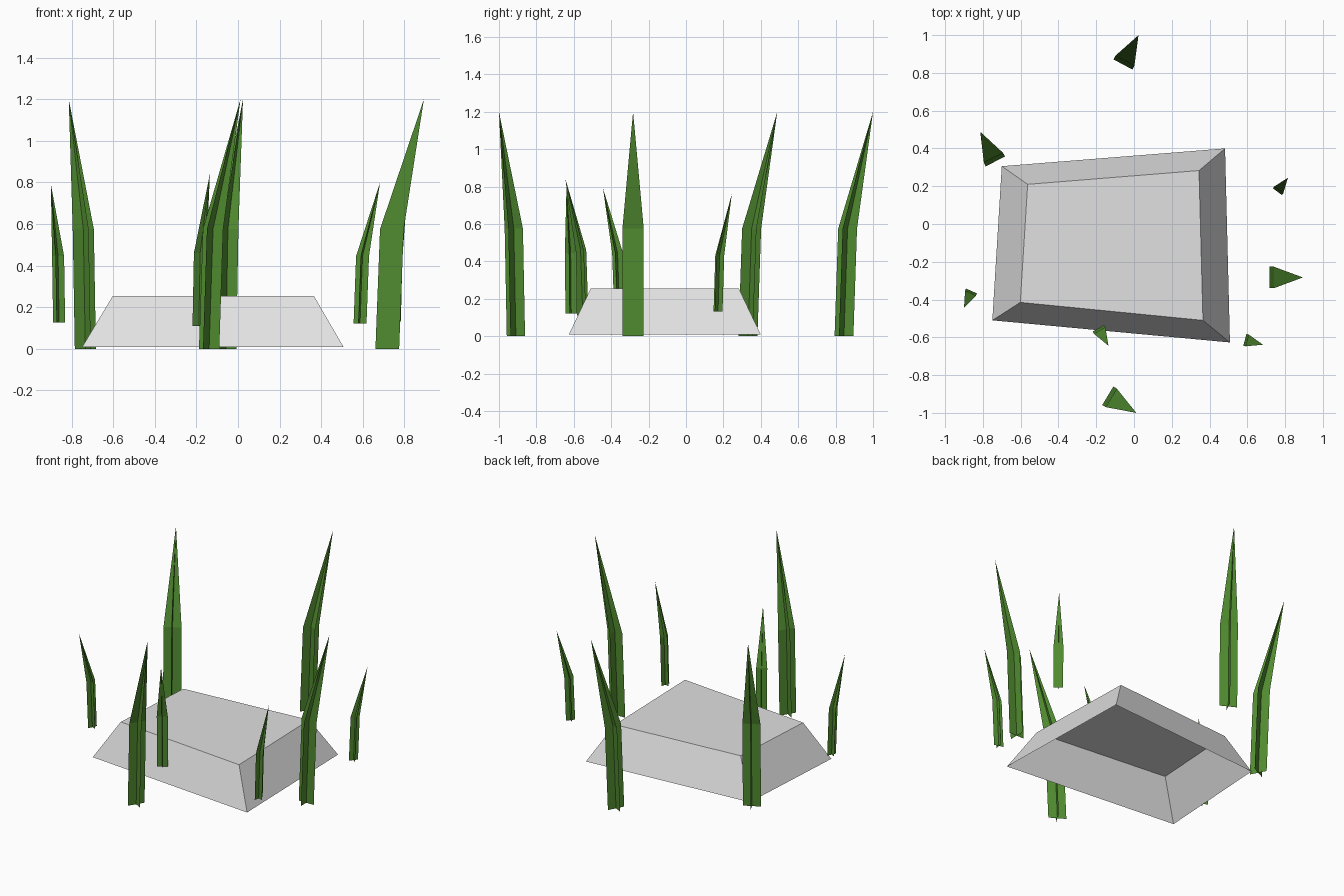
import bpy
from math import sin, cos, radians

if "Cube" in bpy.data.objects:
    bpy.data.objects.remove(bpy.data.objects["Cube"])


def material(name, rgb):
    m = bpy.data.materials.new(name)
    m.diffuse_color = (*rgb, 1)
    m.use_nodes = True
    m.node_tree.nodes["Principled BSDF"].inputs["Base Color"].default_value = m.diffuse_color
    return m


green = material("grass green", (0.083, 0.265, 0.03))
grey = material("pale stone grey", (0.75, 0.75, 0.75))


def add_mesh(name, verts, faces, mat):
    me = bpy.data.meshes.new(name)
    me.from_pydata(verts, [], faces)
    me.materials.append(mat)
    ob = bpy.data.objects.new(name, me)
    bpy.context.collection.objects.link(ob)
    return ob


# Stone: irregular tapered slab, open underneath
base = [(-0.75, -0.51), (0.508, -0.627), (0.482, 0.40), (-0.70, 0.306)]
top = [(-0.602, -0.415), (0.365, -0.51), (0.344, 0.283), (-0.563, 0.21)]
verts = [(x, y, 0.008) for x, y in base] + [(x, y, 0.254) for x, y in top]
faces = [(i, (i + 1) % 4, (i + 1) % 4 + 4, i + 4) for i in range(4)]
add_mesh("stone", verts, faces + [(4, 5, 6, 7)], grey)


# Grass blade: two crossed flat strips that lean and taper to one tip
def blade(name, tip_x, tip_y, base_z, scale, angle):
    a = radians(angle)
    verts, faces = [], []
    for across in (False, True):
        n = len(verts)
        for lean, side, z in ((0, -1, 0), (0, 1, 0), (0.022, 1, 0.575),
                              (0.022, -1, 0.575), (0.176, 0, 1.2)):
            u = lean - 0.176 + (0 if across else side * 0.057)
            v = side * 0.057 if across else 0
            verts.append((tip_x + scale * (u * cos(a) - v * sin(a)),
                          tip_y + scale * (u * sin(a) + v * cos(a)),
                          base_z + scale * z))
        faces += [(n, n + 1, n + 2, n + 3), (n + 3, n + 2, n + 4)]
    add_mesh(name, verts, faces, green)


# Tall blades on the ground, short blades raised a little
blade("tall_blade_right", 0.894, -0.283, 0, 1, 0)
blade("tall_blade_front", 0.012, -1.0, 0, 1, -31)
blade("tall_blade_left", -0.814, 0.488, 0, 1, 117)
blade("tall_blade_back", 0.024, 1.0, 0, 1, 62)
blade("short_blade_left", -0.90, -0.444, 0.126, 0.555, -114)
blade("short_blade_front", -0.135, -0.645, 0.11, 0.61, -60)
blade("short_blade_front_right", 0.683, -0.639, 0.121, 0.565, -15)
blade("short_blade_back_right", 0.815, 0.245, 0.131, 0.525, 53)
